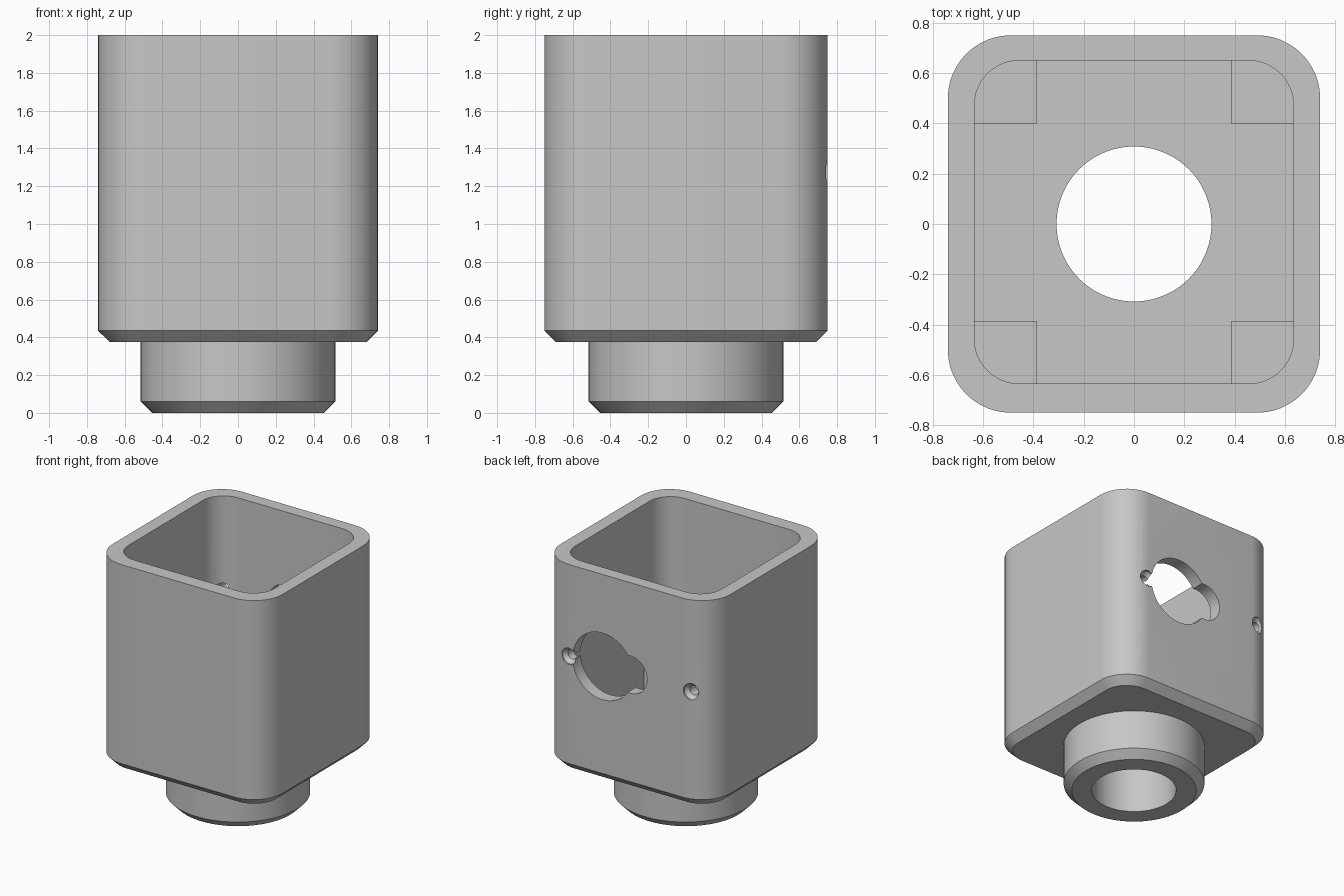
import bpy, bmesh, math
from mathutils import Matrix

cube = bpy.data.objects.get("Cube")
if cube:
    bpy.data.objects.remove(cube, do_unlink=True)

grey = bpy.data.materials.new("plain_grey")
grey.use_nodes = True
grey.diffuse_color = (0.57, 0.57, 0.57, 1)
grey.node_tree.nodes["Principled BSDF"].inputs["Base Color"].default_value = grey.diffuse_color


def rounded_ring(hx, hy, r, z, cy=0.0, steps=12):
    """Outline of a rounded rectangle at height z."""
    ring = []
    for q, (sx, sy) in enumerate([(1, 1), (-1, 1), (-1, -1), (1, -1)]):
        for i in range(steps + 1):
            a = (q + i / steps) * math.pi / 2
            ring.append((sx * (hx - r) + r * math.cos(a),
                         cy + sy * (hy - r) + r * math.sin(a), z))
    return ring


def circle_ring(r, z, steps=96):
    return [(r * math.cos(2 * math.pi * i / steps),
             r * math.sin(2 * math.pi * i / steps), z) for i in range(steps)]


def loft(name, rings, matrix=Matrix()):
    """Closed solid through a stack of equal outlines."""
    bm = bmesh.new()
    loops = [[bm.verts.new(p) for p in ring] for ring in rings]
    for a, b in zip(loops, loops[1:]):
        for i in range(len(a)):
            j = (i + 1) % len(a)
            bm.faces.new((a[i], a[j], b[j], b[i]))
    bm.faces.new(loops[0][::-1])
    bm.faces.new(loops[-1])
    bm.transform(matrix)
    bmesh.ops.recalc_face_normals(bm, faces=bm.faces)
    mesh = bpy.data.meshes.new(name)
    bm.to_mesh(mesh)
    bm.free()
    mesh.materials.append(grey)
    obj = bpy.data.objects.new(name, mesh)
    bpy.context.collection.objects.link(obj)
    return obj


def box(name, x0, x1, y0, y1, z0, z1):
    return loft(name, [[(x0, y0, z), (x1, y0, z), (x1, y1, z), (x0, y1, z)] for z in (z0, z1)])


def combine(target, tool, operation):
    mod = target.modifiers.new("combine", 'BOOLEAN')
    mod.operation, mod.solver, mod.object = operation, 'EXACT', tool
    bpy.context.view_layer.objects.active = target
    bpy.ops.object.modifier_apply(modifier=mod.name)
    bpy.data.objects.remove(tool, do_unlink=True)


# Housing with a chamfered underside
housing = loft("housing", [rounded_ring(0.68, 0.69, 0.19, 0.375),
                           rounded_ring(0.74, 0.75, 0.25, 0.435),
                           rounded_ring(0.74, 0.75, 0.25, 2.0)])

# Open cavity
floor = 0.48
combine(housing, loft("cavity", [rounded_ring(0.635, 0.6425, 0.18, z, 0.0075)
                                 for z in (floor, 2.1)]), 'DIFFERENCE')

# Corner support posts
post_top = 0.70
for side in (-1, 1):
    x0, x1 = sorted((side * 0.385, side * 0.645))
    for y0, y1 in ((-0.645, -0.385), (0.4, 0.66)):
        combine(housing, box("post", x0, x1, y0, y1, floor - 0.03, post_top), 'UNION')

# Round neck and its bore
combine(housing, loft("neck", [circle_ring(0.455, 0), circle_ring(0.515, 0.06),
                               circle_ring(0.515, 0.42)]), 'UNION')
combine(housing, loft("bore", [circle_ring(0.308, -0.1), circle_ring(0.308, 0.6)]), 'DIFFERENCE')


# Back wall openings, drilled along y
def drill(x, z, profile):
    place = Matrix.Translation((x, 0, z)) @ Matrix.Rotation(-math.pi / 2, 4, 'X')
    combine(housing, loft("drill", [circle_ring(r, d, 64) for r, d in profile], place), 'DIFFERENCE')


hole_z = 1.277
drill(0.2, hole_z, [(0.262, 0.4), (0.262, 0.9)])
drill(-0.04, hole_z, [(0.147, 0.4), (0.147, 0.9)])
for x in (0.495, -0.565):
    drill(x, hole_z, [(0.038, 0.45), (0.038, 0.705), (0.064, 0.735), (0.064, 0.9)])

# Smooth curves, sharp edges
bpy.ops.object.select_all(action='DESELECT')
housing.select_set(True)
bpy.context.view_layer.objects.active = housing
bpy.ops.object.shade_smooth_by_angle(angle=math.radians(30))
